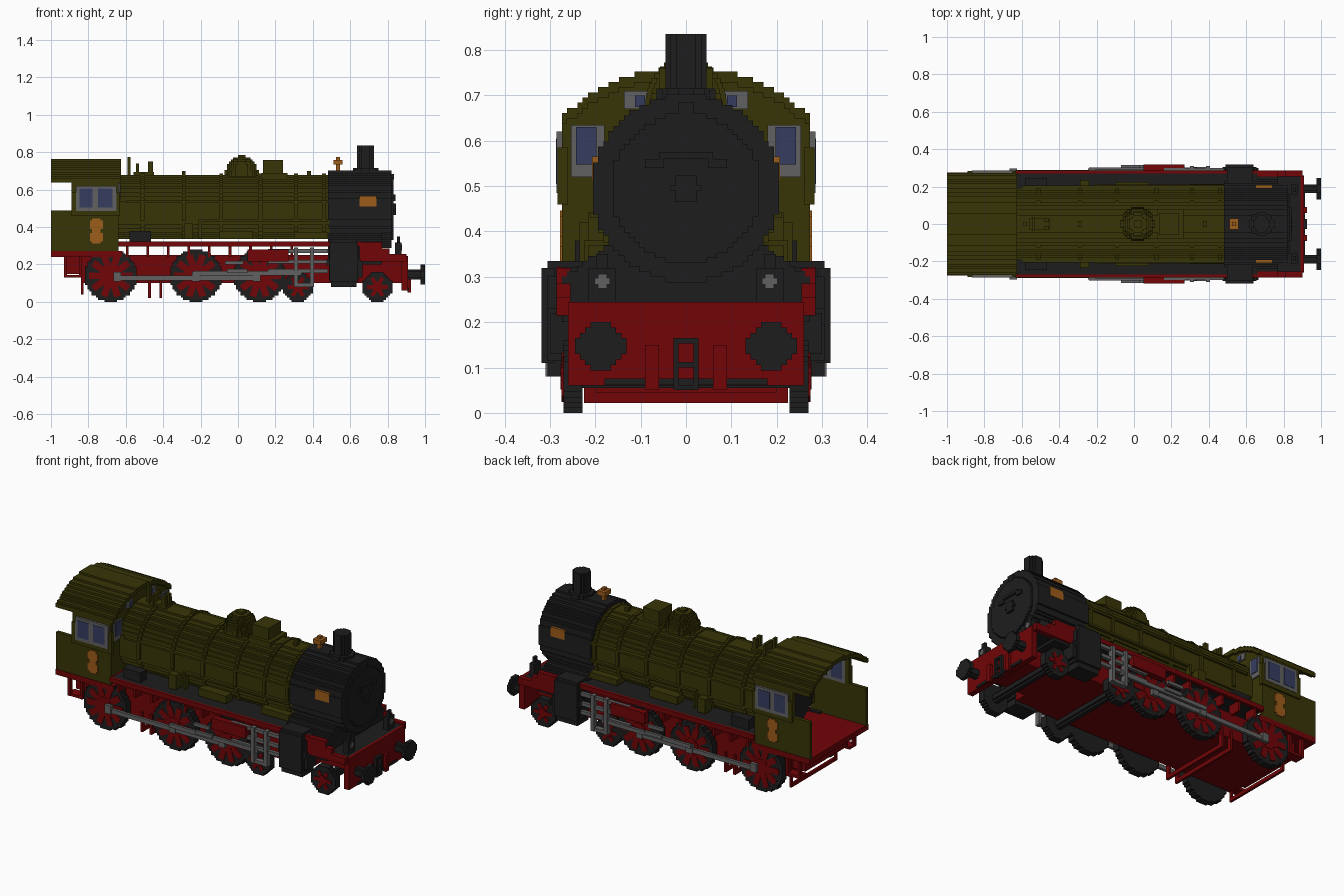
import bpy, bmesh, math
from mathutils import Matrix

old = bpy.data.objects.get("Cube")
if old:
    bpy.data.objects.remove(old)

STEP = 0.0114  # stair size of the blocky style


def material(name, *rgb):
    mat = bpy.data.materials.new(name)
    mat.use_nodes = True
    mat.diffuse_color = (*rgb, 1)
    mat.node_tree.nodes["Principled BSDF"].inputs["Base Color"].default_value = (*rgb, 1)
    return mat


OLIVE = material("olive paint", .039, .036, .002)
RED = material("red paint", .165, .0015, .002)
BLACK = material("black iron", .0125, .0125, .0125)
STEEL = material("grey steel", .12, .12, .12)
BRASS = material("brass", .34, .11, .011)
GLASS = material("blue glass", .037, .046, .115)


def finish(name, mat, bm, mirror):
    bmesh.ops.recalc_face_normals(bm, faces=bm.faces[:])
    mesh = bpy.data.meshes.new(name)
    bm.to_mesh(mesh)
    bm.free()
    mesh.materials.append(mat)
    obj = bpy.data.objects.new(name, mesh)
    bpy.context.collection.objects.link(obj)
    if mirror:
        mod = obj.modifiers.new("Mirror", "MIRROR")
        mod.use_axis = (False, True, False)
        mod.use_mirror_merge = False


def add_box(bm, x, y, z):
    middle = [sum(span) / 2 for span in (x, y, z)]
    size = [span[1] - span[0] for span in (x, y, z)]
    bmesh.ops.create_cube(bm, size=1, matrix=Matrix.Translation(middle) @ Matrix.Diagonal((*size, 1)))


def box(name, mat, x, y, z, mirror=False):
    bm = bmesh.new()
    add_box(bm, x, y, z)
    finish(name, mat, bm, mirror)


def pair(name, mat, x, y, z):
    box(name, mat, x, y, z, mirror=True)


def stairs(half_width, low, high):
    """Symmetric stair-stepped outline of a half-width function."""
    count = max(1, round((high - low) / STEP))
    levels = [low + (high - low) * i / count for i in range(count + 1)]
    side = []
    for a, b in zip(levels, levels[1:]):
        w = max(STEP, round(half_width((a + b) / 2) / STEP) * STEP)
        side += [(w, a), (w, b)]
    side = list(dict.fromkeys(side))
    return side + [(-w, v) for w, v in reversed(side)]


def prism(name, mat, outline, axis, span, centre=(0, 0), mirror=False):
    place = {"x": lambda u, v, s: (s, u, v), "y": lambda u, v, s: (u, s, v),
             "z": lambda u, v, s: (u, v, s)}[axis]
    bm = bmesh.new()
    ends = [[bm.verts.new(place(u + centre[0], v + centre[1], s)) for u, v in outline] for s in span]
    for end in ends:
        bm.faces.new(end)
    for i in range(len(outline)):
        bm.faces.new((ends[0][i - 1], ends[0][i], ends[1][i], ends[1][i - 1]))
    finish(name, mat, bm, mirror)


def disc(name, mat, radius, axis, span, centre, mirror=False, low=None):
    outline = stairs(lambda v: math.sqrt(max(0, radius * radius - v * v)),
                     -radius if low is None else low, radius)
    prism(name, mat, outline, axis, span, centre, mirror)


# Boiler, its bands and the smokebox
AXIS = (0, .48)
disc("boiler", OLIVE, .198, "x", (-.65, .49), AXIS, low=-.145)
for i, x in enumerate((-.52, -.3, -.1, .11, .3, .45)):
    disc(f"boiler_band_{i}", OLIVE, .206, "x", (x, x + .02), AXIS, low=-.14)
FRONT = (0, .495)
disc("smokebox", BLACK, .207, "x", (.48, .82), FRONT)
disc("smokebox_door", BLACK, .165, "x", (.82, .832), FRONT)
disc("door_hub", BLACK, .03, "x", (.83, .846), FRONT)
box("door_handle", BLACK, x=(.83, .843), y=(-.06, .06), z=(.56, .575))
pair("door_hinge", BLACK, x=(.83, .843), y=(.05, .09), z=(.54, .56))
box("door_top_block", BLACK, x=(.81, .835), y=(-.016, .016), z=(.655, .685))
prism("saddle", BLACK, stairs(lambda z: .27 - max(0, z - .3) * 1.4, .2, .38), "x", (.48, .77))
pair("smokebox_plate", BRASS, x=(.65, .74), y=(.19, .2075), z=(.51, .565))

# Chimney and bell
disc("chimney", BLACK, .045, "z", (.68, .835), (.682, 0))
disc("chimney_base", BLACK, .065, "z", (.68, .715), (.682, 0))
box("bell_post", BRASS, x=(.525, .545), y=(-.012, .012), z=(.69, .775))
box("bell", BRASS, x=(.51, .56), y=(-.03, .03), z=(.735, .76))

# Domes and top fittings
for i in range(9):
    height = .67 + i * STEP
    disc(f"steam_dome_{i}", OLIVE, .09 * math.sqrt(1 - (i / 9.5) ** 2), "z",
         (height, height + STEP), (.02, 0))
box("dome_cap", OLIVE, x=(0, .04), y=(-.02, .02), z=(.77, .785))
box("sand_box", OLIVE, x=(.135, .24), y=(-.06, .06), z=(.66, .76))
box("sand_box_foot", OLIVE, x=(.125, .265), y=(-.08, .08), z=(.65, .69))
box("whistle", OLIVE, x=(-.59, -.575), y=(-.012, .012), z=(.66, .775))
box("valve_post", OLIVE, x=(-.545, -.53), y=(-.035, .035), z=(.66, .74))
pair("safety_valve", OLIVE, x=(-.48, -.455), y=(.01, .03), z=(.66, .75))
box("valve_base", OLIVE, x=(-.56, -.45), y=(-.03, .03), z=(.66, .695))
box("filler_cap", OLIVE, x=(-.3, -.28), y=(-.015, .015), z=(.66, .7))
box("front_clip", OLIVE, x=(.37, .39), y=(-.015, .015), z=(.66, .7))

# Pipes and pumps along the boiler
pair("upper_pipe", OLIVE, x=(-.6, .48), y=(.19, .207), z=(.53, .542))
pair("lower_pipe", OLIVE, x=(-.2, .48), y=(.19, .212), z=(.43, .442))
pair("drop_pipe", OLIVE, x=(-.21, -.195), y=(.18, .215), z=(.34, .442))
pair("feed_pump", OLIVE, x=(-.29, -.24), y=(.17, .235), z=(.335, .42))
pair("air_pump", OLIVE, x=(-.1, .08), y=(.16, .225), z=(.335, .38))
pair("steam_pipe", OLIVE, x=(.3, .48), y=(.15, .215), z=(.335, .37))
pair("tool_box", BLACK, x=(-.58, -.465), y=(.19, .245), z=(.32, .38))


# Cab shell with an arched roof
def arch(y):
    return .76 - .11 * (abs(y) / .275) ** 2.5


bm = bmesh.new()
for i in range(24):
    y = i * STEP
    top = round(arch(y + STEP / 2) / STEP) * STEP
    add_box(bm, (-1, -.625), (y, y + STEP), (top - .024, top))
finish("cab_roof", OLIVE, bm, True)
prism("cab_front", OLIVE, stairs(lambda z: .27 * min(1, max(0, (.755 - z) / .11) ** .4), .32, .74),
      "x", (-.665, -.64))
disc("boiler_backhead", BLACK, .18, "x", (-.72, -.66), AXIS)
pair("cab_side", OLIVE, x=(-.89, -.64), y=(.25, .272), z=(.27, .66))
pair("cab_side_swell", OLIVE, x=(-.89, -.63), y=(.26, .283), z=(.46, .585))
pair("rear_side_panel", OLIVE, x=(-1, -.885), y=(.25, .272), z=(.26, .49))
box("cab_floor", RED, x=(-1, -.62), y=(-.275, .275), z=(.24, .272))

# Cab windows and emblems
pair("side_window_frame", STEEL, x=(-.865, -.65), y=(.247, .285), z=(.485, .62))
for label, x in (("rear", (-.848, -.777)), ("front", (-.748, -.672))):
    pair(label + "_side_pane", GLASS, x=x, y=(.244, .287), z=(.505, .605))
pair("front_window_frame", STEEL, x=(-.668, -.632), y=(.18, .254), z=(.52, .635))
pair("front_pane", GLASS, x=(-.67, -.628), y=(.197, .243), z=(.548, .63))
pair("upper_front_frame", STEEL, x=(-.668, -.632), y=(.08, .137), z=(.67, .71))
pair("upper_front_pane", GLASS, x=(-.67, -.628), y=(.09, .112), z=(.675, .7))
for label, z in (("lower", .345), ("upper", .412)):
    disc(label + "_emblem", BRASS, .034, "y", (.262, .278), (-.757, z), mirror=True)

# Running boards and frame
pair("running_board", BLACK, x=(-.63, .66), y=(.1, .27), z=(.3, .322))
pair("running_board_edge", RED, x=(-.64, .66), y=(.265, .286), z=(.295, .322))
box("main_frame", RED, x=(-.84, .63), y=(-.215, .215), z=(.1, .25))
box("rear_frame", RED, x=(-.92, -.84), y=(-.2, .2), z=(.15, .25))
for i in range(9):
    x = -.6 + i * .11
    pair(f"board_strut_{i}", RED, x=(x, x + .014), y=(.2, .275), z=(.24, .3))
box("front_frame", RED, x=(.6, .9), y=(-.13, .13), z=(.1, .22))
box("front_deck", BLACK, x=(.62, .89), y=(-.26, .26), z=(.215, .245))
pair("front_deck_edge", RED, x=(.65, .9), y=(.255, .285), z=(.215, .255))
pair("front_deck_rise", RED, x=(.65, .77), y=(.255, .285), z=(.24, .32))
pair("front_deck_slope", RED, x=(.76, .81), y=(.255, .285), z=(.24, .285))

# Buffer beam, lamps, buffers and coupling
box("buffer_beam", RED, x=(.875, .908), y=(-.26, .26), z=(.06, .245))
pair("lamp", BLACK, x=(.84, .873), y=(.155, .215), z=(.24, .318))
pair("lamp_cap", BLACK, x=(.85, .866), y=(.172, .198), z=(.31, .35))
pair("lamp_lens_bar", STEEL, x=(.87, .878), y=(.168, .202), z=(.283, .297))
pair("lamp_lens_post", STEEL, x=(.87, .878), y=(.174, .194), z=(.274, .306))
disc("buffer_shaft", BLACK, .026, "x", (.9, .985), (.188, .147), mirror=True)
disc("buffer_plate", BLACK, .053, "x", (.977, 1), (.188, .147), mirror=True)
pair("coupling_link", BLACK, x=(.905, .925), y=(.016, .028), z=(.05, .165))
for i, z in enumerate((.05, .1, .153)):
    box(f"coupling_bar_{i}", BLACK, x=(.905, .925), y=(-.028, .028), z=(z, z + .012))
pair("brake_hose", RED, x=(.905, .925), y=(.06, .09), z=(.05, .15))
box("pilot_bar", BLACK, x=(.89, .915), y=(-.18, .18), z=(.062, .076))

# Cylinders and valve chests
prism("cylinder", BLACK, stairs(lambda z: .088 - abs(z - .21) * .15, .08, .335), "y",
      (.2, .305), (.565, 0), mirror=True)
pair("cylinder_cover", BLACK, x=(.49, .64), y=(.29, .319), z=(.11, .32))
pair("cylinder_front_cap", BLACK, x=(.64, .665), y=(.22, .3), z=(.13, .22))


# Spoked wheels
def wheel(name, x, radius, spokes):
    centre = (x, radius)
    disc(name + "_tyre", BLACK, radius, "y", (.228, .27), centre, mirror=True)
    bm = bmesh.new()
    for i in range(spokes):
        turn = Matrix.Rotation(math.tau * i / spokes, 4, "Y")
        move = Matrix.Translation((x, .26, radius)) @ turn
        reach = radius - .024
        bmesh.ops.create_cube(bm, size=1, matrix=move @ Matrix.Translation((reach / 2, 0, 0))
                              @ Matrix.Diagonal((reach, .028, radius * .26, 1)))
    finish(name + "_spokes", RED, bm, True)
    disc(name + "_hub", RED, radius * .35, "y", (.25, .277), centre, mirror=True)
    disc(name + "_axle", BLACK, .025, "y", (-.23, .23), centre)


for label, x in (("rear", -.68), ("middle", -.225), ("lead", .115)):
    wheel(label + "_driver", x, .14, 10)
for label, x in (("rear", .32), ("front", .745)):
    wheel(label + "_bogie_wheel", x, .08, 6)

# Rods and valve gear
pair("coupling_rod", STEEL, x=(-.66, .12), y=(.274, .29), z=(.115, .14))
for label, x in (("rear", -.645), ("middle", -.225), ("lead", .1)):
    pair(label + "_crank_pin", STEEL, x=(x - .02, x + .02), y=(.27, .296), z=(.11, .16))
pair("main_rod", STEEL, x=(-.24, .34), y=(.288, .303), z=(.142, .165))
pair("return_crank", STEEL, x=(-.06, .05), y=(.3, .315), z=(.155, .175))
pair("eccentric_rod", STEEL, x=(-.07, .03), y=(.3, .315), z=(.2, .218))
pair("link_plate", RED, x=(.05, .27), y=(.28, .317), z=(.215, .28))
for label, z in (("upper", .262), ("middle", .205), ("lower", .155)):
    pair(label + "_guide_bar", STEEL, x=(.16, .48), y=(.28, .3), z=(z, z + .02))
for label, x in (("rear", .3), ("front", .385)):
    pair(label + "_guide_post", STEEL, x=(x, x + .022), y=(.28, .31), z=(.08, .29))
pair("guide_foot", STEEL, x=(.3, .405), y=(.275, .305), z=(.08, .1))

# Brake rigging and cab steps
for label, x in (("rear", -.48), ("front", -.42)):
    pair(label + "_brake_hanger", RED, x=(x, x + .014), y=(.2, .225), z=(.022, .14))
    box(label + "_brake_beam", RED, x=(x, x + .014), y=(-.225, .225), z=(.022, .045))
pair("step_plate", RED, x=(-.93, -.84), y=(.2, .26), z=(.13, .145))
for label, x in (("rear", -.93), ("front", -.85)):
    pair(label + "_step_post", RED, x=(x, x + .016), y=(.24, .262), z=(.13, .25))
pair("guard_post", RED, x=(-.84, -.826), y=(.2, .215), z=(.04, .14))
box("guard_bar", RED, x=(-.84, -.826), y=(-.215, .215), z=(.04, .06))
